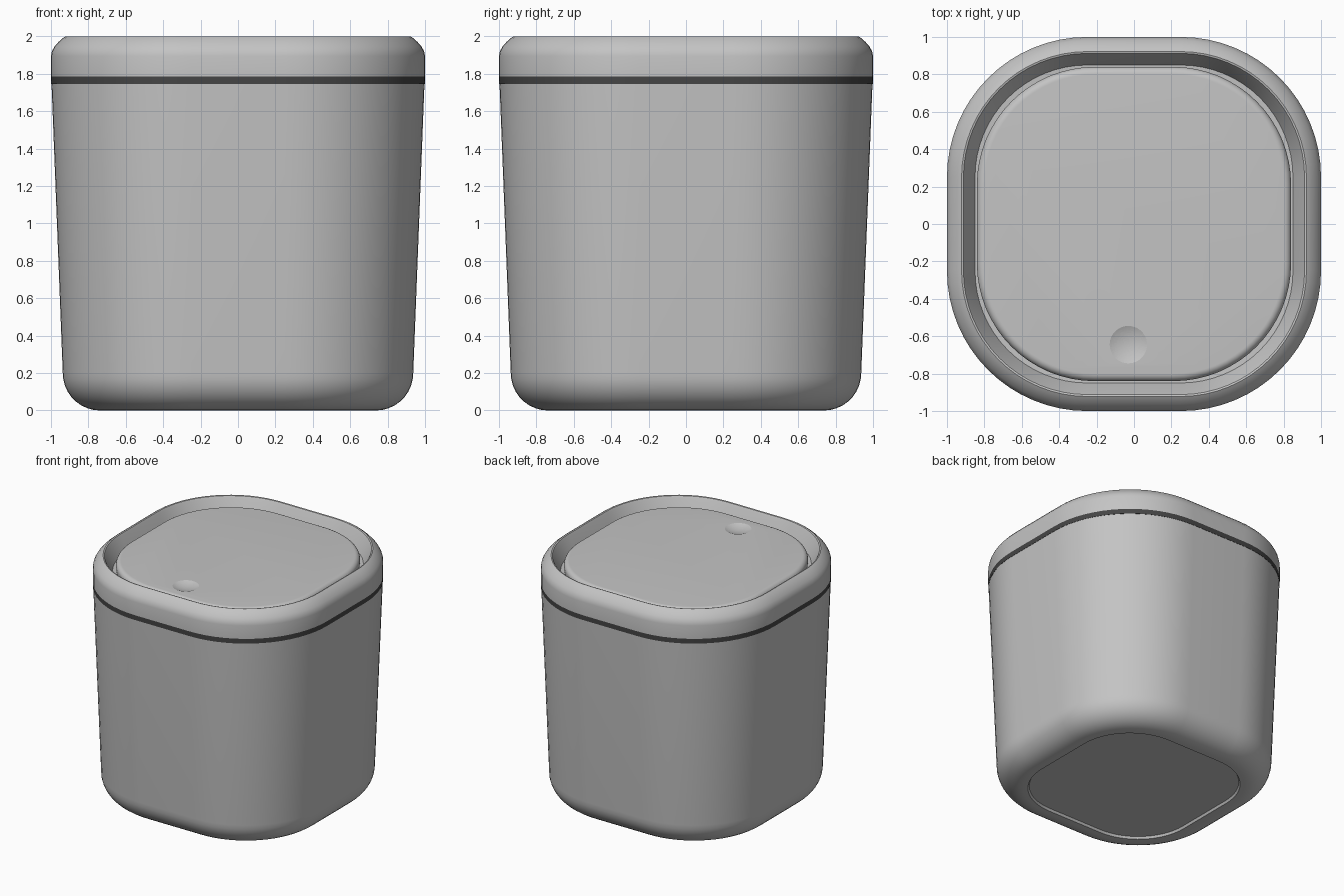
import bpy, bmesh, math

cube = bpy.data.objects.get("Cube")
if cube:
    bpy.data.objects.remove(cube, do_unlink=True)


def material(name, value):
    m = bpy.data.materials.new(name)
    m.use_nodes = True
    col = (value, value, value, 1)
    m.diffuse_color = col
    bsdf = m.node_tree.nodes["Principled BSDF"]
    bsdf.inputs["Base Color"].default_value = col
    bsdf.inputs["Roughness"].default_value = 0.5
    return m


grey = material("light grey plastic", 0.55)
dark = material("dark grey seal", 0.06)

CORNER_STEPS = 16


def ring(half, straight):
    """Rounded square outline with a flat run of +-straight on each side."""
    r = half - straight
    pts = []
    for q, (sx, sy) in enumerate(((1, 1), (-1, 1), (-1, -1), (1, -1))):
        for i in range(CORNER_STEPS + 1):
            a = math.pi / 2 * (q + i / CORNER_STEPS)
            pts.append((sx * straight + r * math.cos(a), sy * straight + r * math.sin(a)))
    return pts


def arc(cx, cz, r, start, end, steps):
    """Profile points along a circular arc, angles in degrees."""
    angles = [math.radians(start + (end - start) * i / steps) for i in range(steps + 1)]
    return [(cx + r * math.cos(a), cz + r * math.sin(a)) for a in angles]


def loft(name, profile, mat, straight=0.25, closed=False, angle=30):
    """Sweep a (half width, height) profile round the rounded square."""
    bm = bmesh.new()
    rings = [[bm.verts.new((x, y, z)) for x, y in ring(h, straight)] for h, z in profile]
    pairs = list(zip(rings, rings[1:]))
    if closed:
        pairs.append((rings[-1], rings[0]))
    else:
        bm.faces.new(rings[0])
        bm.faces.new(rings[-1])
    n = len(rings[0])
    for a, b in pairs:
        for i in range(n):
            j = (i + 1) % n
            bm.faces.new((a[i], a[j], b[j], b[i]))
    bmesh.ops.recalc_face_normals(bm, faces=bm.faces)
    me = bpy.data.meshes.new(name)
    bm.to_mesh(me)
    bm.free()
    me.materials.append(mat)
    ob = bpy.data.objects.new(name, me)
    bpy.context.collection.objects.link(ob)
    smooth(ob, angle)
    return ob


def smooth(ob, angle):
    bpy.ops.object.select_all(action='DESELECT')
    ob.select_set(True)
    bpy.context.view_layer.objects.active = ob
    bpy.ops.object.shade_smooth_by_angle(angle=math.radians(angle))


# Tapered hollow bucket with a shallow recess under its base
bucket = [(0.69, 0.018), (0.70, 0.0)]
bucket += arc(0.737, 0.2, 0.2, -90, 0, 9)
bucket += [(0.997, 1.745), (0.92, 1.745), (0.87, 0.2), (0.75, 0.08)]
loft("bucket", bucket, grey)

# Dark seal between bucket and rim
loft("seal_band", [(0.999, 1.745), (1.0, 1.785), (0.92, 1.785), (0.92, 1.745)],
     dark, closed=True)

# Rim: rounded outer shoulder, crest, inward slope and a ledge under the lid
rim = [(1.0, 1.785), (1.0, 1.895), (0.995, 1.92), (0.982, 1.945), (0.96, 1.97),
       (0.938, 1.99), (0.922, 2.0), (0.912, 1.997), (0.902, 1.98),
       (0.85, 1.87), (0.76, 1.865), (0.76, 1.83), (0.92, 1.785)]
loft("rim", rim, grey, closed=True)

# Lid plate with a softened edge
TOP = 1.955
lid_profile = [(0.82, 1.865), (0.838, 1.88)]
lid_profile += arc(0.8, TOP - 0.04, 0.04, 0, 90, 8)
lid = loft("lid", lid_profile, grey, straight=0.21, angle=18)

# Round finger dimple pressed into the lid
DEPTH, RADIUS = 0.02, 0.1
ball = (RADIUS ** 2 + DEPTH ** 2) / (2 * DEPTH)
bpy.ops.mesh.primitive_uv_sphere_add(segments=48, ring_count=64, radius=ball,
                                     location=(-0.03, -0.645, TOP + ball - DEPTH))
cutter = bpy.context.object
cutter.name = "dimple_cutter"
cutter.hide_render = True
cutter.data.materials.append(grey)
cut = lid.modifiers.new("dimple", 'BOOLEAN')
cut.operation = 'DIFFERENCE'
cut.solver = 'EXACT'
cut.object = cutter
bpy.context.view_layer.objects.active = lid
bpy.ops.object.modifier_apply(modifier=cut.name)
bpy.data.objects.remove(cutter, do_unlink=True)
smooth(lid, 18)
